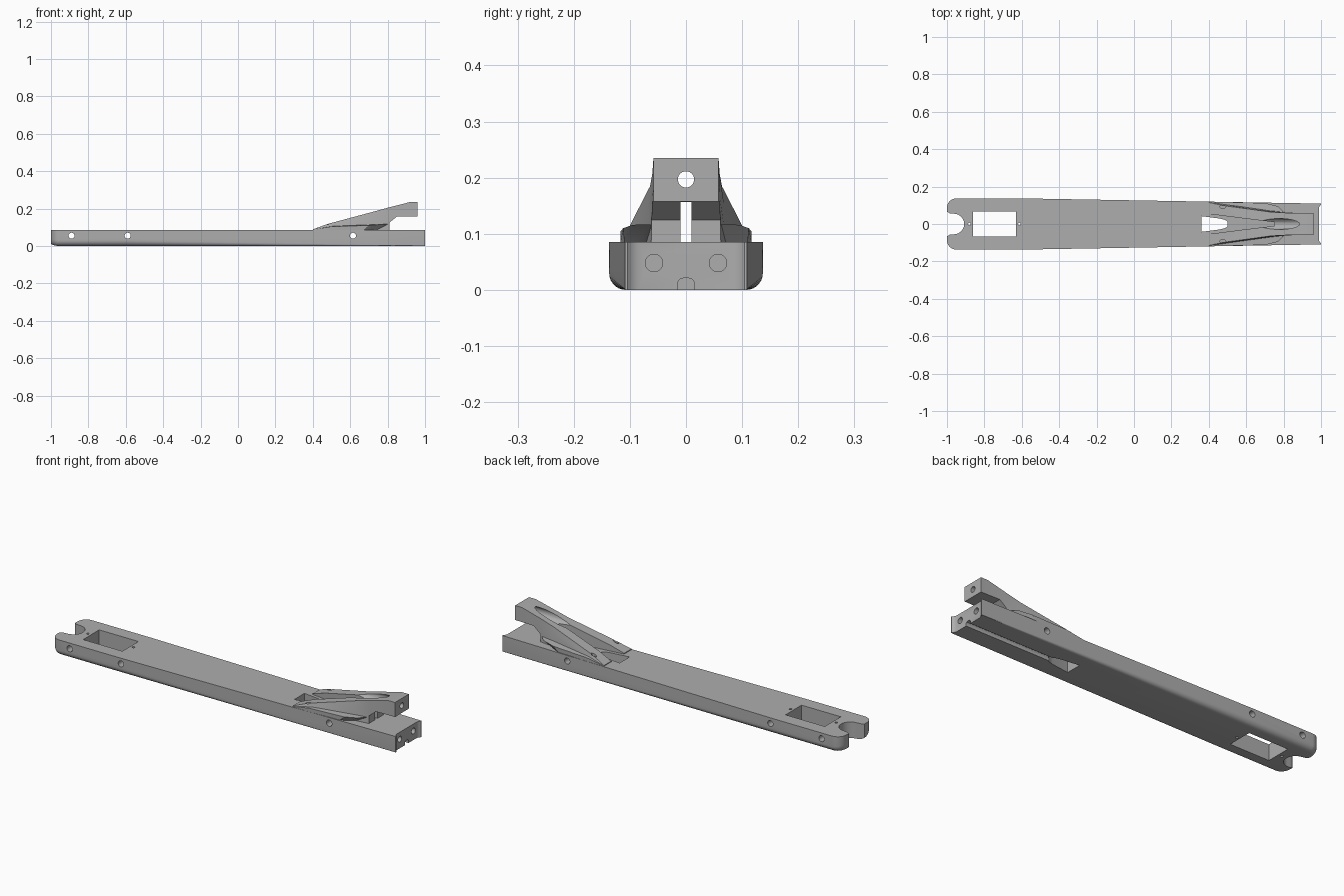
import bpy, bmesh
from math import sin, cos, pi

if "Cube" in bpy.data.objects:
    bpy.data.objects.remove(bpy.data.objects["Cube"])

grey = bpy.data.materials.new("plain grey")
grey.use_nodes = True
colour = (0.42, 0.42, 0.42, 1)
grey.diffuse_color = colour
grey.node_tree.nodes["Principled BSDF"].inputs["Base Color"].default_value = colour

TOP = 0.085


def loft(name, rings):
    """Closed solid through matching rings of points."""
    bm = bmesh.new()
    loops = [[bm.verts.new(p) for p in ring] for ring in rings]
    n = len(loops[0])
    for a, b in zip(loops, loops[1:]):
        for i in range(n):
            j = (i + 1) % n
            bm.faces.new((a[i], a[j], b[j], b[i]))
    bm.faces.new(loops[0][::-1])
    bm.faces.new(loops[-1])
    bmesh.ops.recalc_face_normals(bm, faces=bm.faces)
    mesh = bpy.data.meshes.new(name)
    bm.to_mesh(mesh)
    bm.free()
    obj = bpy.data.objects.new(name, mesh)
    bpy.context.collection.objects.link(obj)
    return obj


def prism(name, points, axis, start, end):
    """Extrude a 2D outline along an axis."""
    place = {"x": lambda u, v, a: (a, u, v),
             "y": lambda u, v, a: (u, a, v),
             "z": lambda u, v, a: (u, v, a)}[axis]
    return loft(name, [[place(u, v, a) for u, v in points] for a in (start, end)])


def circle(u, v, r, n=28):
    return [(u + r * cos(2 * pi * i / n), v + r * sin(2 * pi * i / n)) for i in range(n)]


def cut(target, points, axis, start, end):
    cutter = prism("cutter", points, axis, start, end)
    cutter.hide_render = True
    mod = target.modifiers.new("cut", "BOOLEAN")
    mod.operation = "DIFFERENCE"
    mod.solver = "EXACT"
    mod.object = cutter
    bpy.context.view_layer.objects.active = target
    bpy.ops.object.modifier_apply(modifier=mod.name)
    bpy.data.objects.remove(cutter)


def mirrored(half):
    """Outline symmetric about the x axis."""
    return half + [(x, -y) for x, y in reversed(half)]


def beam_ring(x, width, inset=0.0, lift=0.0):
    round_h = max(width - 0.107, 0.002)
    half = [(width - inset, TOP)]
    for i in range(8):
        t = pi / 2 * i / 7
        half.append((0.107 - inset + (width - 0.107) * cos(t),
                     lift + round_h * (1 - sin(t))))
    return [(x, y, z) for y, z in half] + [(x, -y, z) for y, z in reversed(half)]


# Long tapering beam with a rounded rear end
R = 0.05
rings = []
for i in range(9):
    t = pi / 2 * i / 8
    rings.append(beam_ring(-1 + R * (1 - cos(t)), 0.137, R * (1 - sin(t)), 0.015 * (1 - sin(t))))
rings += [beam_ring(-0.6, 0.137), beam_ring(1, 0.109)]
beam = loft("beam", rings)

# Rear notch with flared mouth
notch = [(-1.05, 0.085), (-1.0, 0.066), (-0.985, 0.057)]
notch += [(-0.963 + 0.055 * sin(t * pi / 20), 0.055 * cos(t * pi / 20)) for t in range(10)]
cut(beam, mirrored(notch), "z", -0.1, 0.2)

# Rectangular pocket and its two screw holes
cut(beam, mirrored([(-0.86, 0.067), (-0.63, 0.067)]), "z", -0.1, 0.2)
for x in (-0.88, -0.613):
    cut(beam, circle(x, 0, 0.007, 16), "z", -0.1, 0.2)

# Cross holes through the sides
for x in (-0.89, -0.59, 0.615):
    cut(beam, circle(x, 0.055, 0.016), "y", -0.3, 0.3)

# Front end: shallow hollow, two bores and a lower groove
cut(beam, mirrored([(1.1, 0.108), (1.0, 0.104), (0.993, 0.097), (0.988, 0.085)]), "z", -0.1, 0.2)
for y in (-0.057, 0.057):
    cut(beam, circle(y, 0.048, 0.0155), "x", 0.75, 1.1)
arch = [(0.015, -0.02), (0.015, 0.013), (0.011, 0.019), (0.005, 0.021)]
cut(beam, arch + [(-y, z) for y, z in reversed(arch)], "x", 0.45, 1.1)

# Tapered opening below the ramp
cut(beam, mirrored([(0.36, 0.042), (0.46, 0.029), (0.488, 0.022), (0.5, 0.012)]), "z", -0.1, 0.2)


def ramp_ring(x, base, mid, mid_z, top, top_z):
    half = [(base, TOP - 0.001), (mid, mid_z), (top, top_z)]
    return [(x, y, z) for y, z in half] + [(x, -y, z) for y, z in reversed(half)]


# Rising ramp with an overhanging tip
ramp = loft("ramp", [
    ramp_ring(0.40, 0.117, 0.116, 0.087, 0.115, 0.089),
    ramp_ring(0.48, 0.108, 0.104, 0.107, 0.098, 0.118),
    ramp_ring(0.73, 0.072, 0.068, 0.150, 0.064, 0.185),
    ramp_ring(0.81, 0.062, 0.061, 0.160, 0.060, 0.207),
    ramp_ring(0.92, 0.058, 0.058, 0.180, 0.058, 0.235),
    ramp_ring(0.96, 0.058, 0.058, 0.180, 0.058, 0.235)])

# Space beneath the tip
cut(ramp, [(0.81, 0.05), (0.81, 0.125), (0.85, 0.158), (1.1, 0.158), (1.1, 0.05)], "y", -0.2, 0.2)
# Funnel, through slot, round channel and tip bore
cut(ramp, mirrored([(0.35, 0.060), (0.6, 0.028), (0.75, 0.010)]), "z", 0.05, 0.3)
cut(ramp, [(-0.01, 0.05), (0.01, 0.05), (0.01, 0.157), (-0.01, 0.157)], "x", 0.3, 0.9)
cut(ramp, circle(0, 0.197, 0.029), "x", 0.3, 0.92)
cut(ramp, circle(0, 0.197, 0.0145), "x", 0.85, 1.1)

# Side wings and small oval dents at the foot of the ramp
parts = [beam, ramp]
for side, label in ((1, "left"), (-1, "right")):
    cut(ramp, [(0.475 + 2 * (u - 0.475), side * v) for u, v in circle(0.475, 0.092, 0.008, 16)],
        "z", 0.1, 0.2)
    plan = [(0.40, 0.117, 0.088), (0.50, 0.117, 0.104), (0.70, 0.112, 0.110),
            (0.77, 0.095, 0.116), (0.80, 0.063, 0.117), (0.50, 0.092, 0.106)]
    foot = [(0.40, 0.117), (0.50, 0.117), (0.67, 0.110),
            (0.71, 0.090), (0.75, 0.063), (0.50, 0.092)]
    parts.append(loft(label + "_wing", [[(x, side * y, TOP - 0.001) for x, y in foot],
                                        [(x, side * y, z) for x, y, z in plan]]))

# Finish
for obj in parts:
    obj.data.materials.clear()
    obj.data.materials.append(grey)
    bpy.ops.object.select_all(action="DESELECT")
    obj.select_set(True)
    bpy.context.view_layer.objects.active = obj
    bpy.ops.object.shade_smooth_by_angle(angle=pi / 6)
